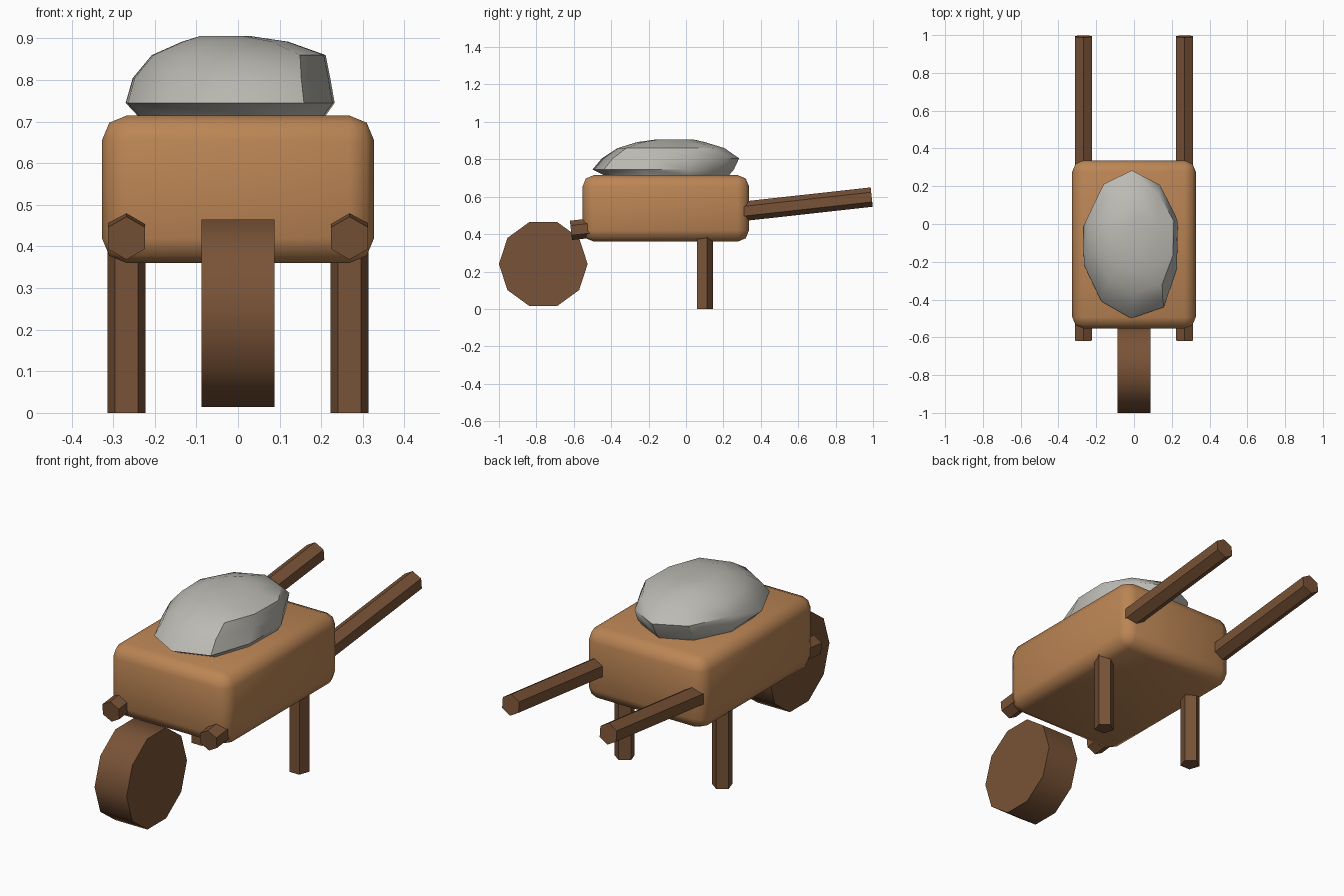
import bpy, bmesh, math
from mathutils import Vector

if "Cube" in bpy.data.objects:
    bpy.data.objects.remove(bpy.data.objects["Cube"])


def material(name, rgb):
    m = bpy.data.materials.new(name)
    m.diffuse_color = (*rgb, 1)
    m.use_nodes = True
    m.node_tree.nodes["Principled BSDF"].inputs["Base Color"].default_value = m.diffuse_color
    return m


TRAY = material("light wood", (0.50, 0.235, 0.09))
WOOD = material("dark wood", (0.19, 0.086, 0.038))
STONE = material("grey stone", (0.50, 0.49, 0.45))


def finish(bm, name, mat, angle=45):
    bmesh.ops.recalc_face_normals(bm, faces=bm.faces)
    me = bpy.data.meshes.new(name)
    bm.to_mesh(me)
    bm.free()
    ob = bpy.data.objects.new(name, me)
    bpy.context.collection.objects.link(ob)
    me.materials.append(mat)
    bpy.ops.object.select_all(action='DESELECT')
    ob.select_set(True)
    bpy.context.view_layer.objects.active = ob
    bpy.ops.object.shade_smooth_by_angle(angle=math.radians(angle))
    return ob


def skin(rings):
    """Joins closed rings of points and caps both ends."""
    bm = bmesh.new()
    rows = [[bm.verts.new(p) for p in r] for r in rings]
    n = len(rows[0])
    for a, b in zip(rows, rows[1:]):
        for i in range(n):
            j = (i + 1) % n
            bm.faces.new((a[i], a[j], b[j], b[i]))
    bm.faces.new(rows[0])
    bm.faces.new(rows[-1])
    return bm


def prism(name, start, end, u, v, radius, sides, turn, mat):
    """Polygonal bar from start to end; u and v span its cross-section."""
    u, v = Vector(u), Vector(v)
    rings = []
    for c in (Vector(start), Vector(end)):
        angles = [turn + math.tau * i / sides for i in range(sides)]
        rings.append([c + radius * (u * math.cos(a) + v * math.sin(a)) for a in angles])
    return finish(skin(rings), name, mat)


# Tray with rounded edges
bm = bmesh.new()
bmesh.ops.create_cube(bm, size=1)
for v in bm.verts:
    v.co = (v.co.x * 0.654, v.co.y * 0.89 - 0.108, v.co.z * 0.355 + 0.5375)
bmesh.ops.bevel(bm, geom=bm.edges[:], offset=0.06, segments=2, profile=0.5, affect='EDGES')
finish(bm, "tray", TRAY, 60)

# Ten-sided wheel
prism("wheel", (-0.088, -0.763, 0.24), (0.088, -0.763, 0.24),
      (0, 1, 0), (0, 0, 1), 0.237, 10, 0, WOOD)

# Sloping handles and straight legs
for side, label in ((-1, "left"), (1, "right")):
    x = side * 0.268
    front, back = Vector((x, -0.615, 0.420)), Vector((x, 0.993, 0.598))
    d = (back - front).normalized()
    prism(label + "_handle", front, back, (1, 0, 0), (0, -d.z, d.y),
          0.052, 6, math.pi / 2, WOOD)
    prism(label + "_leg", (x, 0.098, 0), (x, 0.098, 0.39), (1, 0, 0), (0, 1, 0),
          0.0475, 5, math.pi / 2, WOOD)

# Boulder load: uneven outline stacked at several heights
outline = [(0, 1), (0.62, 0.79), (0.97, 0.34), (0.95, -0.3), (0.68, -0.84),
           (0, -1), (-0.62, -0.76), (-0.98, -0.25), (-1, 0.28), (-0.62, 0.8)]
levels = [  # z, centre x, centre y, half width, half depth
    (0.66, -0.012, -0.11, 0.20, 0.30),
    (0.715, -0.012, -0.105, 0.23, 0.335),
    (0.745, -0.015, -0.122, 0.255, 0.378),
    (0.805, -0.012, -0.083, 0.241, 0.367),
    (0.86, 0.005, -0.08, 0.212, 0.285),
    (0.892, -0.005, -0.08, 0.13, 0.18),
    (0.906, -0.03, -0.06, 0.06, 0.10)]
rings = [[(cx + sx * px, cy + sy * py, z) for px, py in outline]
         for z, cx, cy, sx, sy in levels]
finish(skin(rings), "boulder", STONE, 40)
